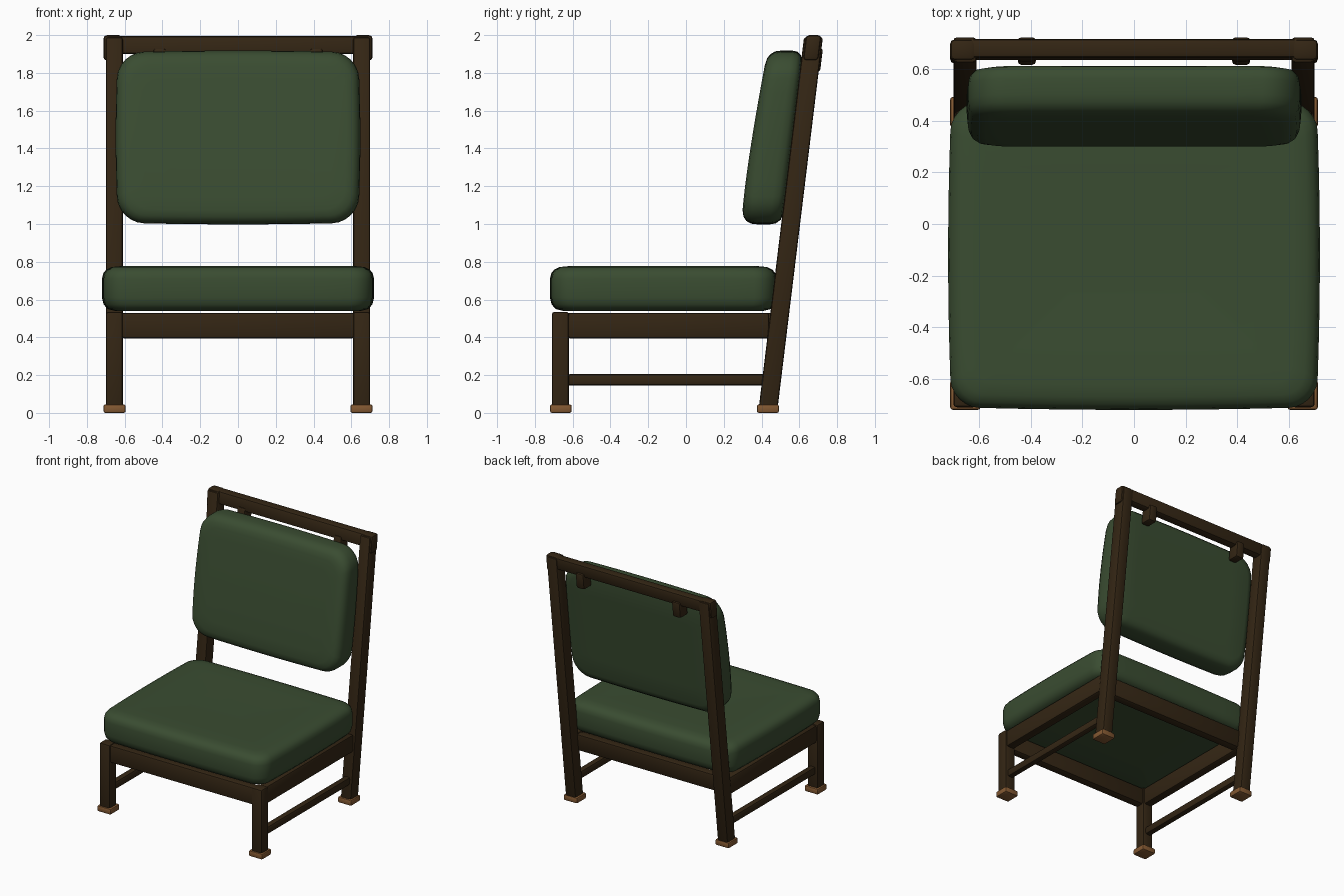
import bpy, bmesh, math

if "Cube" in bpy.data.objects:
    bpy.data.objects.remove(bpy.data.objects["Cube"])


def material(name, rgb):
    m = bpy.data.materials.new(name)
    m.diffuse_color = (*rgb, 1)
    m.use_nodes = True
    m.node_tree.nodes["Principled BSDF"].inputs["Base Color"].default_value = m.diffuse_color
    return m


WOOD = material("dark wood", (0.034, 0.019, 0.007))
GREEN = material("green fabric", (0.042, 0.073, 0.031))
COPPER = material("copper foot", (0.23, 0.10, 0.032))
LEAN = 0.122  # backward slope of the rear legs


def finish(name, bm, mat, angle):
    bmesh.ops.recalc_face_normals(bm, faces=bm.faces)
    me = bpy.data.meshes.new(name)
    bm.to_mesh(me)
    bm.free()
    me.materials.append(mat)
    ob = bpy.data.objects.new(name, me)
    bpy.context.collection.objects.link(ob)
    bpy.context.view_layer.objects.active = ob
    ob.select_set(True)
    bpy.ops.object.shade_smooth_by_angle(angle=math.radians(angle))
    ob.select_set(False)
    return ob


def beam(name, lo, hi, mat=WOOD, bevel=0.014, lean=0.0, pivot=0.0):
    """Chamfered box between two corners, optionally leaning back."""
    bm = bmesh.new()
    bmesh.ops.create_cube(bm, size=1)
    for v in bm.verts:
        v.co = [lo[i] + (v.co[i] + 0.5) * (hi[i] - lo[i]) for i in range(3)]
    bmesh.ops.bevel(bm, geom=bm.edges[:], offset=bevel, segments=2,
                    profile=0.5, affect='EDGES')
    for v in bm.verts:
        v.co.y += lean * (v.co.z - pivot)
    return finish(name, bm, mat, 35)


def pair(name, lo, hi, **kw):
    beam(name + "_right", lo, hi, **kw)
    beam(name + "_left", (-hi[0], *lo[1:]), (-lo[0], *hi[1:]), **kw)


def outline(hx, hy, r, bulge, n=6, side=8):
    """Rounded rectangle with gently bulging sides."""
    pts = []
    for k, (sx, sy) in enumerate([(1, 1), (-1, 1), (-1, -1), (1, -1)]):
        cx, cy = sx * (hx - r), sy * (hy - r)
        for i in range(n + 1):
            a = math.pi / 2 * (k + i / n)
            pts.append((cx + r * math.cos(a), cy + r * math.sin(a)))
        # straight side to the next corner
        ex, ey = pts[-1]
        fx, fy = (-ex, ey) if k % 2 == 0 else (ex, -ey)
        for i in range(1, side):
            t = i / side
            pts.append((ex + (fx - ex) * t, ey + (fy - ey) * t))
    return [(x * (1 - bulge * (y / hy) ** 2), y * (1 - bulge * (x / hx) ** 2))
            for x, y in pts]


def cushion(name, hx, hy, r, bulge, rings, place):
    """Loft insets of the outline; place maps (u, v, depth) to a position."""
    bm = bmesh.new()
    loops = []
    for inset, depth in rings:
        o = outline(hx - inset, hy - inset, max(r - inset * 0.5, 0.02), bulge)
        loops.append([bm.verts.new(place(u, v, depth)) for u, v in o])
    for a, b in zip(loops, loops[1:]):
        for i in range(len(a)):
            j = (i + 1) % len(a)
            bm.faces.new((a[i], a[j], b[j], b[i]))
    bm.faces.new(loops[0])
    bm.faces.new(loops[-1])
    return finish(name, bm, GREEN, 50)


# Legs and feet
pair("front_leg", (0.61, -0.71, 0.004), (0.70, -0.62, 0.535))
pair("back_leg", (0.61, 0.382, 0.004), (0.70, 0.482, 1.99), lean=LEAN)
pair("front_foot", (0.595, -0.72, 0.0), (0.712, -0.605, 0.045), mat=COPPER, bevel=0.01)
pair("back_foot", (0.595, 0.375, 0.0), (0.712, 0.492, 0.045), mat=COPPER, bevel=0.01)

# Seat frame and stretchers
beam("front_seat_rail", (-0.62, -0.70, 0.395), (0.62, -0.63, 0.53))
beam("back_seat_rail", (-0.62, 0.39, 0.395), (0.62, 0.46, 0.53), lean=LEAN, pivot=0.46)
pair("side_seat_rail", (0.62, -0.63, 0.395), (0.69, 0.44, 0.53))
pair("side_stretcher", (0.63, -0.63, 0.145), (0.68, 0.42, 0.205))

# Top rail, its corner blocks and the cushion clips
beam("top_rail", (-0.70, 0.64, 1.90), (0.70, 0.712, 1.995), lean=LEAN, pivot=1.95)
pair("corner_block", (0.612, 0.628, 1.865), (0.713, 0.712, 2.0),
     bevel=0.02, lean=LEAN, pivot=1.95)
pair("clip", (0.38, 0.63, 1.805), (0.45, 0.725, 1.93), lean=LEAN, pivot=1.93)

# Seat cushion
cushion("seat_cushion", 0.72, 0.60, 0.11, 0.018,
        [(0.3, 0.54), (0.07, 0.54), (0.03, 0.55), (0.008, 0.575), (0.0, 0.61),
         (0.0, 0.71), (0.006, 0.738), (0.022, 0.758), (0.05, 0.772),
         (0.10, 0.777), (0.25, 0.774), (0.45, 0.767)],
        lambda u, v, d: (u, v - 0.12, d))


# Back cushion: thicker at the bottom, curved front
def back_place(u, v, d):
    z = 1.458 + v
    rear = 0.508 + LEAN * (z - 1.0)
    front = 0.298 + 0.16 * max(z - 1.05, 0) ** 1.25
    return (u, rear + (front - rear) * d, z)


cushion("back_cushion", 0.648, 0.46, 0.14, 0.02,
        [(0.35, 0.0), (0.2, 0.0), (0.06, 0.0), (0.025, 0.04), (0.006, 0.15),
         (0.0, 0.3), (0.0, 0.62), (0.004, 0.78), (0.018, 0.9), (0.04, 0.97),
         (0.075, 1.0), (0.15, 1.0), (0.25, 1.0), (0.35, 1.0), (0.43, 1.0)],
        back_place)
